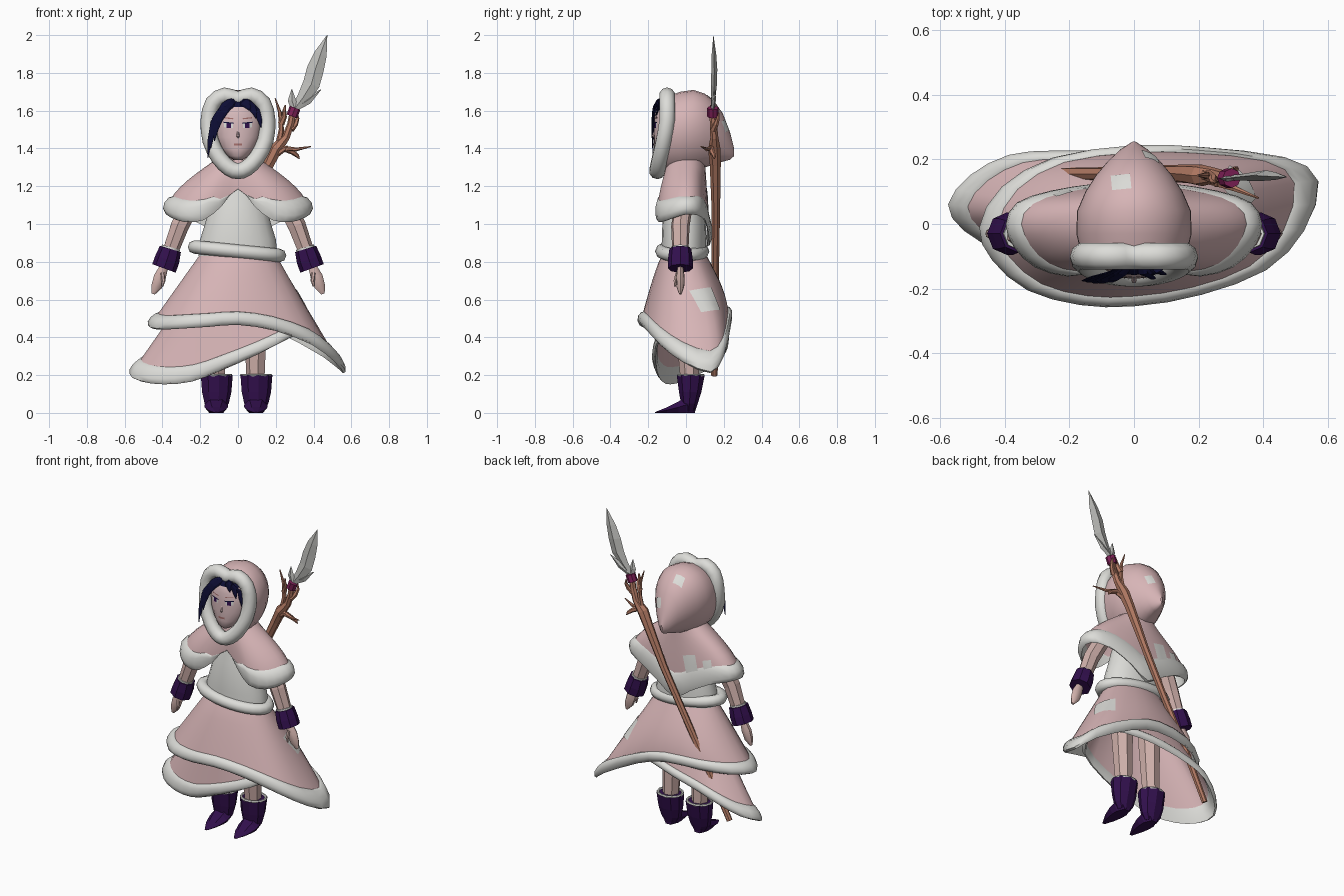
import bpy, bmesh, math
from mathutils import Vector as V
from mathutils.bvhtree import BVHTree

cube = bpy.data.objects.get("Cube")
if cube:
    bpy.data.objects.remove(cube, do_unlink=True)


def material(name, *rgb):
    m = bpy.data.materials.new(name)
    m.use_nodes = True
    m.diffuse_color = (*rgb, 1)
    m.node_tree.nodes["Principled BSDF"].inputs["Base Color"].default_value = (*rgb, 1)
    return m


PINK = material("dusty pink cloth", .68, .46, .47)
FUR = material("white fur", .72, .72, .69)
PURPLE = material("dark purple leather", .032, .005, .075)
NAVY = material("navy hair", .004, .004, .035)
SKIN = material("pale lilac skin", .68, .49, .50)
LEGS = material("beige pink sleeve", .62, .43, .40)
WOOD = material("reddish wood", .46, .20, .13)
STEEL = material("grey stone blade", .52, .52, .50)
WRAP = material("magenta wrap", .22, .015, .10)
LIP = material("rose lips", .38, .16, .15)
made = []


def loft(name, rings, mat, wrap=True, cap=True, loop=False, flat=False):
    """Skin a list of rings that share a point count."""
    bm = bmesh.new()
    rows = [[bm.verts.new(p) for p in r] for r in rings]
    n = len(rows[0])
    pairs = list(zip(rows, rows[1:])) + ([(rows[-1], rows[0])] if loop else [])
    for a, b in pairs:
        for i in range(n if wrap else n - 1):
            j = (i + 1) % n
            bm.faces.new((a[i], a[j], b[j], b[i]))
    if cap and wrap and not loop:
        bm.faces.new(rows[0])
        bm.faces.new(rows[-1])
    bmesh.ops.recalc_face_normals(bm, faces=bm.faces)
    me = bpy.data.meshes.new(name)
    bm.to_mesh(me)
    bm.free()
    me.materials.append(mat)
    ob = bpy.data.objects.new(name, me)
    bpy.context.collection.objects.link(ob)
    made.append((ob, flat))
    return ob


def ellipse(c, rx, ry, n=20):
    return [V(c) + V((rx * math.cos(k * math.tau / n), ry * math.sin(k * math.tau / n), 0))
            for k in range(n)]


def smooth_loop(pts, sub=2):
    """Closed Catmull-Rom loop through the points."""
    pts = [V(p) for p in pts]
    out = []
    for i, p in enumerate(pts):
        a, c, d = pts[i - 1], pts[(i + 1) % len(pts)], pts[(i + 2) % len(pts)]
        for k in range(sub):
            t = k / sub
            out.append(.5 * (2 * p + (c - a) * t + (2 * a - 5 * p + 4 * c - d) * t * t
                             + (3 * p - a - 3 * c + d) * t ** 3))
    return out


def tube(name, pts, radii, mat, sides=8, squash=1, ref=(0, 1, 0), closed=False, flat=False):
    pts = [V(p) for p in pts]
    n, rings = len(pts), []
    for i, p in enumerate(pts):
        nxt = pts[(i + 1) % n] if closed else pts[min(i + 1, n - 1)]
        prv = pts[i - 1] if closed else pts[max(i - 1, 0)]
        t = (nxt - prv).normalized()
        a = t.cross(V(ref)).normalized()
        b = t.cross(a) * squash
        r = radii[i] if isinstance(radii, (list, tuple)) else radii
        rings.append([p + r * (a * math.cos(k * math.tau / sides) + b * math.sin(k * math.tau / sides))
                      for k in range(sides)])
    return loft(name, rings, mat, loop=closed, flat=flat)


def garment(name, hem, top, rx, ry, ease, width, stretch):
    """Cloth hung from an elliptical top to a free hem, with a puffed fur border."""
    hem = smooth_loop(hem)
    tops = []
    for p in hem:
        a = math.atan2(p.y * stretch, p.x)
        tops.append(V(top) + V((rx * math.cos(a), ry * math.sin(a), 0)))

    def ring(t, puff=0, border=False):
        out = []
        for q, p in zip(tops, hem):
            k = width(p)
            u = 1 - k * (1 - t) if border else t
            fx, fy = ease(u, p)
            o = V((p.x - q.x, p.y - q.y, 0)).normalized()
            o = (o + V((0, 0, .5))).normalized()
            out.append(V((q.x + (p.x - q.x) * fx, q.y + (p.y - q.y) * fy,
                          q.z + (p.z - q.z) * u)) + o * puff * min(1, k * 6))
        return out

    body = loft(name, [ring(k / 8) for k in range(9)], PINK, cap=False)
    loft(name + "_fur_hem", [ring(t, puff, True) for t, puff in (
        (0, 0), (.12, .012), (.45, .022), (.8, .02), (1, .006), (1, -.01), (.5, -.012))], FUR, loop=True)
    return body


def patch(name, target, at, d, w, h, mat, turn=0, lift=.004):
    """Thin plate draped on a target surface, seen along direction d."""
    me = target.data
    tree = BVHTree.FromPolygons([v.co for v in me.vertices], [p.vertices for p in me.polygons])
    d = V(d).normalized()
    side = d.cross(V((0, 0, 1)) if abs(d.z) < .9 else V((0, 1, 0))).normalized()
    up = side.cross(d)
    c, s = math.cos(turn), math.sin(turn)
    rows = []
    for j in range(5):
        row = []
        for i in range(5):
            u, v = w * (i / 4 - .5), h * (j / 4 - .5)
            o = V(at) + side * (u * c - v * s) + up * (u * s + v * c) - d * .3
            hit = tree.ray_cast(o, d)[0] or tree.find_nearest(o + d * .3)[0]
            row.append(hit - d * lift)
        rows.append(row)
    return loft(name, rows, mat, wrap=False)


# Skirts: the upper one is full at the back
upper = garment("upper_skirt", [
    (.565, .13, .215), (.52, -.02, .275), (.40, -.14, .365), (.2, -.21, .44), (0, -.24, .47),
    (-.16, -.24, .46), (-.32, -.20, .45), (-.43, -.11, .445), (-.47, -.01, .46), (-.40, .11, .48),
    (-.24, .195, .5), (0, .225, .5), (.2, .225, .44), (.46, .2, .3)],
    (0, -.01, .84), .2, .115,
    lambda t, p: (t, math.sin(t * math.pi / 2) if p.y > 0 else t ** .8), lambda p: .18, 2)
garment("lower_skirt", [
    (-.57, .06, .205), (-.52, -.02, .17), (-.4, -.085, .155), (-.25, -.13, .17), (-.1, -.16, .225),
    (.1, -.165, .31), (.28, -.13, .4), (.34, 0, .43), (.28, .12, .45), (.1, .18, .44),
    (-.06, .21, .41), (-.24, .22, .37), (-.38, .21, .32), (-.5, .15, .25)],
    (0, 0, .74), .2, .1, lambda t, p: (t, t), lambda p: .15, 2)
patch("skirt_patch", upper, (.28, .08, .59), (-.8, -.6, -.2), .13, .13, FUR, .1)

# Bodice and belt
loft("bodice", [ellipse((0, -.01, z), rx, ry) for z, rx, ry in
                ((.83, .21, .12), (.92, .2, .118), (1.0, .175, .115), (1.1, .15, .1), (1.2, .11, .08))], FUR)
tube("fur_belt", [(p.x, p.y, p.z - .1 * p.x) for p in ellipse((-.005, -.02, .855), .225, .108, 28)],
     .036, FUR, ref=(0, 0, 1), closed=True)

# Shoulder cape, split at the front and pointed at the back; fur fades towards the split
side = [(.09, -.135, 1.1), (.19, -.155, 1.025), (.29, -.13, 1.015), (.355, -.07, 1.035),
        (.38, 0, 1.055), (.345, .065, 1.05), (.24, .1, 1.02), (.11, .118, .95)]
cape = garment("shoulder_cape", [(0, -.115, 1.185)] + side + [(0, .12, .885)]
               + [(-x, y, z) for x, y, z in reversed(side)],
               (0, 0, 1.34), .12, .1,
               lambda t, p: (math.sin(t * math.pi / 2),) * 2,
               lambda p: .34 * min(1, max(.03, (1.13 - p.z) / .08)), 2.5)
for x, z, w in ((-.11, 1.12, .085), (-.23, 1.11, .055)):
    patch("cape_patch", cape, (x, .1, z), (.2, -1, 0), w, .12, FUR, .25)

# Hood: sections from the face opening to the drooping back point
hood = loft("hood", [[(w * math.cos(a) * (1 + .1 * math.sin(a)), y,
                       (hi + lo) / 2 + (hi - lo) / 2 * math.sin(a))
                      for a in (k * math.tau / 24 for k in range(24))]
                     for y, w, hi, lo in (
    (-.11, .16, 1.67, 1.27), (-.03, .178, 1.70, 1.27), (.04, .176, 1.71, 1.28), (.1, .15, 1.69, 1.30),
    (.15, .118, 1.65, 1.315), (.195, .08, 1.585, 1.33), (.232, .04, 1.49, 1.34), (.255, .004, 1.40, 1.36))],
    PINK, cap=False)
rim = [(.07, -.1, 1.68), (.132, -.1, 1.64), (.155, -.1, 1.55), (.145, -.118, 1.44),
       (.1, -.138, 1.35), (.045, -.15, 1.295)]
tube("hood_fur_rim", smooth_loop([(0, -.1, 1.66)] + rim + [(0, -.152, 1.28)]
                                 + [(-x, y, z) for x, y, z in reversed(rim)]), .043, FUR, 10, closed=True)
patch("hood_top_patch", hood, (-.04, .13, 1.65), (0, 0, -1), .06, .045, FUR, .1)
patch("hood_back_patch", hood, (.04, .17, 1.52), (-.3, -1, 0), .05, .06, FUR, .3)

# Head and face
shape = ((1.34, .025, -.145), (1.36, .062, -.165), (1.40, .094, -.17), (1.46, .118, -.17),
         (1.52, .124, -.168), (1.58, .12, -.165), (1.64, .09, -.145), (1.675, .03, -.1))
head = loft("head", [ellipse((0, y / 2, z), w, -y / 2) for z, w, y in shape], SKIN)
loft("hair_cap", [ellipse((0, y / 2, z), w * 1.06, -y / 2 + .005) for z, w, y in
                  ((1.62, .1, -.153),) + shape[-2:]], NAVY)
tube("nose", [(0, -.163, 1.5), (0, -.174, 1.465), (0, -.165, 1.456)], [.003, .009, .005], SKIN, 6)
FACE = (0, 1, 0)
for s, label in ((1, "left"), (-1, "right")):
    patch(label + "_eye", head, (s * .05, -.15, 1.522), FACE, .048, .024, FUR, s * .1, .002)
    patch(label + "_iris", head, (s * .05, -.15, 1.522), FACE, .024, .026, PURPLE, 0, .004)
    patch(label + "_lash", head, (s * .05, -.15, 1.536), FACE, .054, .006, NAVY, s * .1, .005)
    patch(label + "_brow", head, (s * .05, -.15, 1.56), FACE, .05, .006, LIP, s * .12, .004)
patch("lips", head, (0, -.16, 1.42), FACE, .04, .011, LIP, 0, .003)

# Fringe locks swept from the parting: (end x, end y, end z, thickness)
for x, y, z, r in ((-.16, -.175, 1.35, .018), (-.145, -.178, 1.40, .022), (-.125, -.18, 1.44, .024),
                   (-.105, -.18, 1.50, .024), (-.075, -.177, 1.56, .022), (.06, -.168, 1.60, .02),
                   (.095, -.155, 1.56, .021), (.122, -.135, 1.51, .02)):
    drop = 1.65 - z
    tube("hair_lock", [(.01 + x * .1, -.115, 1.665), (x * .45, -.152, 1.65 - drop * .1),
                       (x * .8, y + .008, 1.65 - drop * .38), (x * .95, y, 1.65 - drop * .72), (x, y, z)],
         [r * .6, r * 1.1, r, r * .6, .002], NAVY, 6, .3, flat=True)

# Arms, legs and boots on both sides
for s, label in ((1, "left_"), (-1, "right_")):
    tube(label + "sleeve", [(s * .24, -.01, 1.13), (s * .31, -.03, .99), (s * .365, -.03, .84)],
         [.05, .05, .043], LEGS, 7, flat=True)
    tube(label + "cuff", [(s * .358, -.03, .868), (s * .375, -.03, .812), (s * .392, -.03, .765)],
         [.058, .066, .066], PURPLE, 8, flat=True)
    tube(label + "cuff_trim", [(s * .354, -.03, .877), (s * .362, -.03, .85)], [.05, .05], FUR, 8)
    tube(label + "hand", [(s * .39, -.03, .78), (s * .415, -.03, .72), (s * .432, -.03, .67),
                          (s * .45, -.03, .63)], [.022, .034, .03, .01], LEGS, 7, .7)
    tube(label + "thumb", [(s * .4, -.045, .74), (s * .395, -.056, .70), (s * .4, -.058, .67)],
         [.012, .011, .005], LEGS, 6)
    x = s * .105 - .01
    tube(label + "leg", [(x, .02, .17), (x, .01, .36), (x, 0, .62)], [.05, .058, .07], LEGS, 7, flat=True)
    loft(label + "boot", [ellipse((x, y, z), rx, ry, 9) for z, y, rx, ry in
                          ((.2, .025, .087, .075), (.11, .022, .08, .06),
                           (.05, .018, .066, .045), (.01, .015, .04, .035))], PURPLE, flat=True)
    tube(label + "boot_trim", ellipse((x, .025, .2), .077, .067, 14), .008, FUR, 6,
         ref=(0, 0, 1), closed=True)
    # Foot: wedge sections from heel to pointed toe
    loft(label + "foot", [[(x + w * .6, y, 0), (x + w, y, h * .5), (x + w * .5, y, h),
                           (x - w * .5, y, h), (x - w, y, h * .5), (x - w * .6, y, 0)]
                          for y, w, h in ((.048, .03, .05), (0, .062, .085), (-.04, .062, .06),
                                          (-.1, .045, .03), (-.165, .01, .004))], PURPLE, flat=True)

# Staff with twigs
tube("staff", [(-.42, .15, .2), (-.25, .155, .53), (-.1, .155, .8), (.05, .158, 1.08), (.165, .155, 1.32),
               (.205, .15, 1.4), (.255, .15, 1.46), (.28, .145, 1.53), (.293, .142, 1.6)],
     [.018, .02, .021, .023, .03, .034, .022, .019, .019], WOOD, 7, flat=True)
for path in (((.215, .15, 1.42), (.23, .15, 1.5), (.222, .15, 1.59), (.197, .15, 1.665)),
             ((.228, .15, 1.53), (.245, .14, 1.57), (.245, .13, 1.6), (.25, .13, 1.63)),
             ((.19, .15, 1.36), (.25, .13, 1.4), (.31, .11, 1.395), (.385, .08, 1.41)),
             ((.25, .13, 1.4), (.29, .14, 1.38), (.315, .15, 1.36), (.325, .15, 1.345)),
             ((.28, .145, 1.5), (.305, .16, 1.53), (.315, .17, 1.56), (.31, .175, 1.59))):
    tube("twig", path, [.018, .014, .01, .003], WOOD, 6, flat=True)

# Spearhead
tube("blade_wrap", [(.285, .142, 1.57), (.302, .142, 1.615)], [.03, .03], WRAP, 8, flat=True)
tube("blade", [(.3, .142, 1.61), (.345, .145, 1.67), (.388, .148, 1.74), (.41, .15, 1.82),
               (.437, .148, 1.9), (.472, .145, 2.0)], [.02, .032, .045, .045, .034, .001],
     STEEL, 4, .35, flat=True)
for path in (((.3, .14, 1.61), (.285, .14, 1.655), (.285, .14, 1.715)),
             ((.31, .145, 1.62), (.37, .15, 1.655), (.44, .155, 1.712))):
    tube("blade_barb", path, [.018, .022, .001], STEEL, 4, .4, flat=True)

# Shading: smooth cloth and skin, faceted leather, wood and stone
bpy.ops.object.select_all(action="DESELECT")
for ob, flat in made:
    ob.select_set(not flat)
bpy.context.view_layer.objects.active = made[0][0]
bpy.ops.object.shade_smooth_by_angle(angle=math.radians(50))
